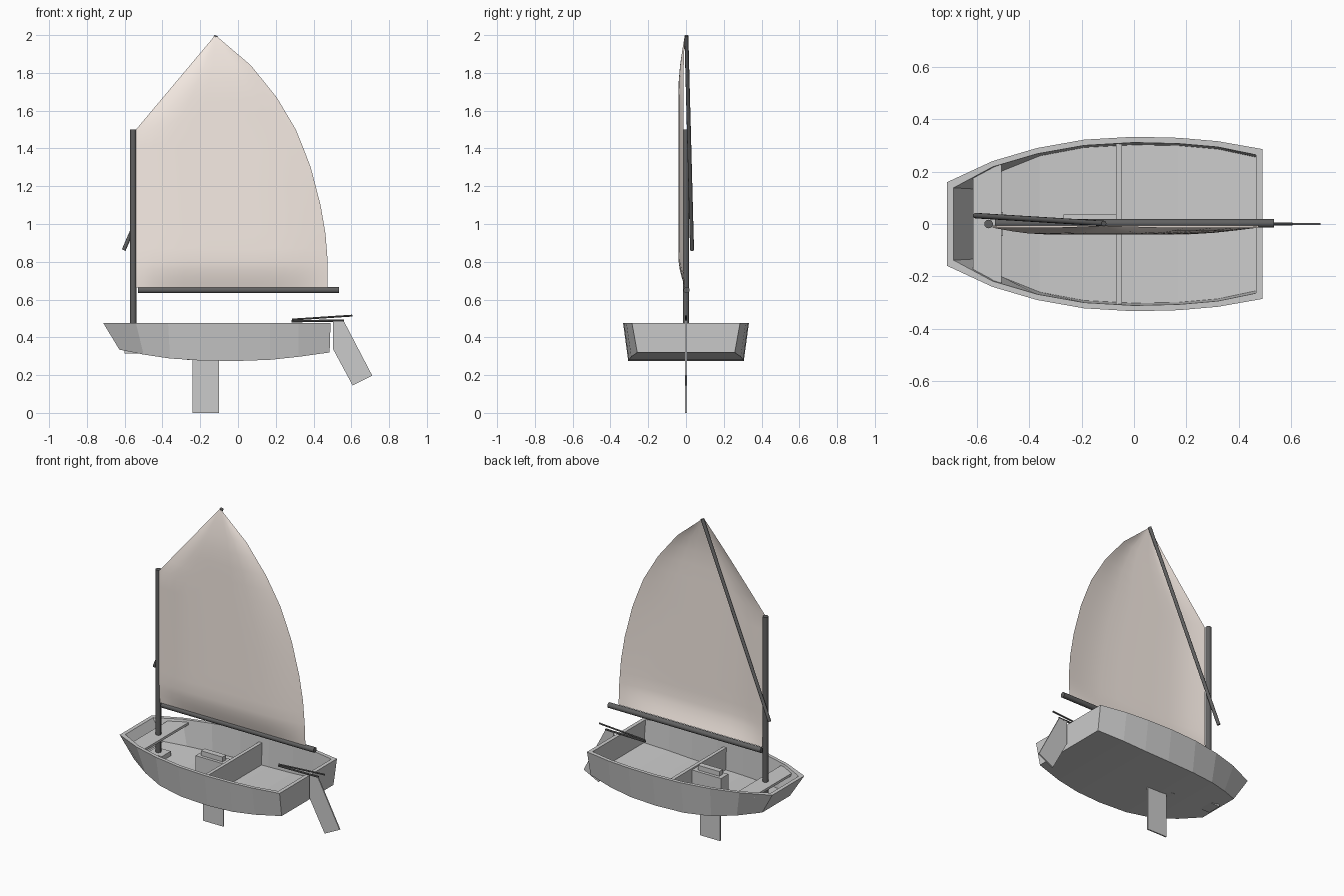
import bpy, bmesh, math
from mathutils import Vector

if "Cube" in bpy.data.objects:
    bpy.data.objects.remove(bpy.data.objects["Cube"])


def make(name, verts, faces, mat=None, merge=0.0005):
    bm = bmesh.new()
    vs = [bm.verts.new(v) for v in verts]
    for f in faces:
        bm.faces.new([vs[i] for i in f])
    bmesh.ops.remove_doubles(bm, verts=bm.verts, dist=merge)
    bmesh.ops.recalc_face_normals(bm, faces=bm.faces)
    me = bpy.data.meshes.new(name)
    bm.to_mesh(me)
    bm.free()
    ob = bpy.data.objects.new(name, me)
    bpy.context.collection.objects.link(ob)
    if mat:
        me.materials.append(mat)
    return ob


def prism(name, outline, axis, lo, hi, mat=None):
    """Extrude a 2D outline along one axis, from lo to hi."""
    n = len(outline)
    verts = []
    for d in (lo, hi):
        for p in outline:
            q = list(p)
            q.insert(axis, d)
            verts.append(q)
    faces = [range(n), range(n, 2 * n)]
    faces += [(i, (i + 1) % n, (i + 1) % n + n, i + n) for i in range(n)]
    return make(name, verts, faces, mat)


def box(name, x0, x1, y0, y1, z0, z1):
    return prism(name, [(x0, y0), (x1, y0), (x1, y1), (x0, y1)], 2, z0, z1)


def pole(name, a, b, r, mat, sides=16):
    a, b = Vector(a), Vector(b)
    bpy.ops.mesh.primitive_cylinder_add(vertices=sides, radius=r, depth=(b - a).length,
                                        location=(a + b) / 2)
    ob = bpy.context.object
    ob.name = name
    ob.rotation_euler = (b - a).to_track_quat('Z', 'Y').to_euler()
    ob.data.materials.append(mat)
    bpy.ops.object.shade_smooth_by_angle(angle=math.radians(40))
    return ob


def lerp_table(table, t):
    for (t0, v0), (t1, v1) in zip(table, table[1:]):
        if t <= t1:
            return v0 + (v1 - v0) * (t - t0) / (t1 - t0)
    return table[-1][1]


def material(name, rgb):
    m = bpy.data.materials.new(name)
    m.diffuse_color = (*rgb, 1)
    m.use_nodes = True
    m.node_tree.nodes["Principled BSDF"].inputs["Base Color"].default_value = m.diffuse_color
    return m


cloth = material("sailcloth", (0.93, 0.84, 0.78))
dark = material("dark_spar", (0.12, 0.12, 0.12))

# Hull stations: top x, top half width, bottom x, bottom half width, bottom z
TOP = 0.475
stations = [(-.713, .160, -.628, .138, .335), (-.54, .240, -.50, .208, .309),
            (-.37, .290, -.36, .264, .288), (-.19, .322, -.19, .296, .277),
            (0, .333, 0, .306, .275), (.17, .329, .17, .303, .281),
            (.32, .316, .32, .290, .297), (.49, .286, .485, .258, .320)]
n = len(stations)
verts, faces = [], []
for i, (tx, tw, bx, bw, bz) in enumerate(stations):
    s = .024 if i == 0 else -.024 if i == n - 1 else 0
    it, ib = tw - .022, bw - .004
    verts += [(tx, -tw, TOP), (bx, -bw, bz), (bx, bw, bz), (tx, tw, TOP),
              (tx + s, it, TOP), (bx + s * .6, ib, bz + .012),
              (bx + s * .6, -ib, bz + .012), (tx + s, -it, TOP)]
for i in range(n - 1):
    a, b = i * 8, i * 8 + 8
    faces += [(a + k, a + (k + 1) % 8, b + (k + 1) % 8, b + k) for k in range(8)]
for a in (0, (n - 1) * 8):      # bow and stern transoms with their rims
    faces += [(a, a + 1, a + 2, a + 3), (a + 4, a + 5, a + 6, a + 7), (a, a + 3, a + 4, a + 7)]
make("hull", verts, faces)

# Mast thwart, mast step, midship bulkhead, daggerboard case
prism("mast_thwart", [(-.615, -.193), (-.505, -.235), (-.505, .235), (-.615, .193)], 2, .445, .460)
box("mast_step", -.60, -.50, -.045, .045, .315, .35)
prism("midship_bulkhead", [(-.303, .28), (.303, .28), (.314, .425), (-.314, .425)], 0, -.068, -.046)
box("daggerboard_case", -.27, -.065, -.037, .037, .28, .415)

# Daggerboard with its cap
box("daggerboard", -.24, -.10, -.004, .004, 0, .44)
box("daggerboard_cap", -.245, -.095, -.018, .018, .412, .445)

# Rudder, tiller and extension
prism("rudder", [(.502, .487), (.557, .492), (.711, .197), (.607, .145), (.502, .34)], 1, -.004, .004)
pole("tiller", (.283, 0, .485), (.56, 0, .489), .006, dark, 8)
pole("tiller_extension", (.285, 0, .494), (.605, 0, .515), .005, dark, 8)

# Spars
pole("mast", (-.555, 0, .33), (-.555, 0, 1.5), .0165, dark)
pole("boom", (-.53, .003, .65), (.535, .003, .65), .0165, dark)
pole("sprit", (-.605, .032, .862), (-.115, .002, 1.997), .0105, dark, 12)

# Sail: rows from foot to peak, bellied towards the front
leech = [(.665, .475), (.8, .475), (.95, .463), (1.1, .437), (1.3, .385), (1.49, .312),
         (1.67, .205), (1.84, .068), (2.0, -.12)]
luff = [(.665, -.54), (1.5, -.54), (2.0, -.12)]
levels = [.665, .69, .72, .76, .8, .87, .95, 1.1, 1.2, 1.3, 1.4, 1.5, 1.58, 1.67, 1.76, 1.84, 1.92, 2.0]
cols = [0, .04, .09, .16, .25, .38, .5, .62, .75, .84, .91, .96, 1]
verts, faces = [], []
for z in levels:
    x0, x1 = lerp_table(luff, z), lerp_table(leech, z)
    foot = min(1, (z - .665) / .16)
    head = min(1, (2.0 - z) / .3)
    g = math.sin(foot * math.pi / 2) * math.sin(head * math.pi / 2)
    for u in cols:
        edge = math.sin(math.pi / 2 * min(1, u / .25, (1 - u) / .3))
        verts.append((x0 + (x1 - x0) * u, -.006 - g * (.008 + .026 * edge), z))
m = len(cols)
for j in range(len(levels) - 1):
    for i in range(m - 1):
        a = j * m + i
        if j == len(levels) - 2:    # close the rows onto the peak
            faces.append((a, a + 1, (j + 1) * m))
        else:
            faces.append((a, a + 1, a + m + 1, a + m))
sail = make("sail", verts, faces, cloth)
for p in sail.data.polygons:
    p.use_smooth = True
